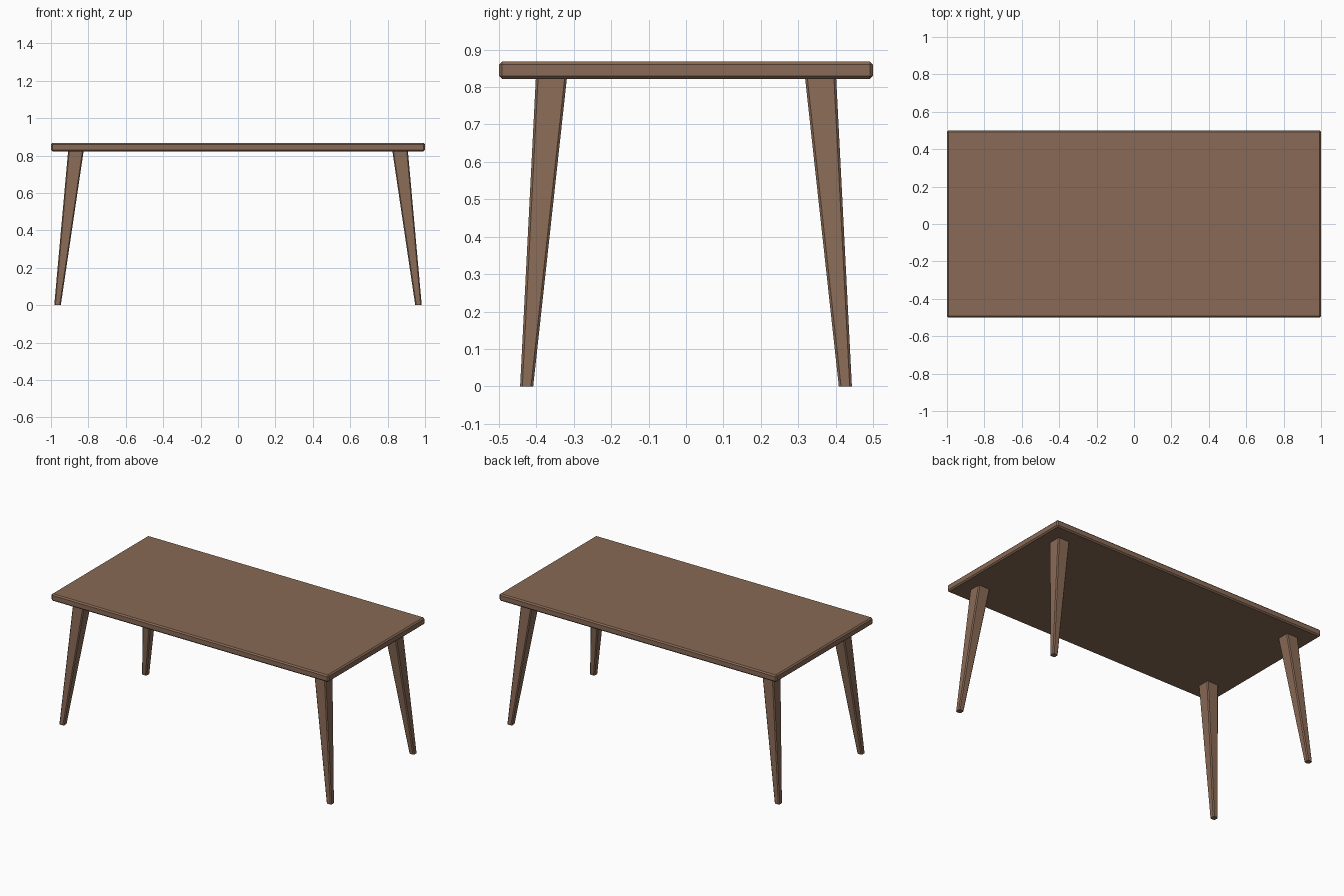
import bpy, bmesh

if "Cube" in bpy.data.objects:
    bpy.data.objects.remove(bpy.data.objects["Cube"])

wood = bpy.data.materials.new("brown wood")
wood.diffuse_color = (0.25, 0.144, 0.093, 1)
wood.use_nodes = True
wood.node_tree.nodes["Principled BSDF"].inputs["Base Color"].default_value = wood.diffuse_color


def make_object(name, bm):
    bmesh.ops.recalc_face_normals(bm, faces=bm.faces)
    mesh = bpy.data.meshes.new(name)
    bm.to_mesh(mesh)
    bm.free()
    mesh.materials.append(wood)
    obj = bpy.data.objects.new(name, mesh)
    bpy.context.collection.objects.link(obj)
    return obj


def tapered_block(bottom, top, bevel, uprights_only):
    """Block between two rectangles (cx, cy, width, depth, z), edges chamfered."""
    bm = bmesh.new()
    bmesh.ops.create_cube(bm, size=1)
    for v in bm.verts:
        cx, cy, w, d, z = top if v.co.z > 0 else bottom
        v.co = (cx + v.co.x * w, cy + v.co.y * d, z)
    edges = [e for e in bm.edges
             if not uprights_only or abs(e.verts[0].co.z - e.verts[1].co.z) > 0.01]
    bmesh.ops.bevel(bm, geom=edges, offset=bevel, segments=1,
                    affect='EDGES', clamp_overlap=True)
    return bm


# Tabletop with chamfered edges
make_object("tabletop", tapered_block((0, 0, 2, 1, 0.822), (0, 0, 2, 1, 0.868),
                                      0.008, False))

# Four splayed, tapered legs with chamfered corners
for sx, side in ((-1, "left"), (1, "right")):
    for sy, end in ((-1, "front"), (1, "back")):
        make_object(f"{end}_{side}_leg", tapered_block(
            (sx * 0.965, sy * 0.426, 0.035, 0.035, 0),
            (sx * 0.867, sy * 0.36, 0.083, 0.083, 0.823), 0.006, True))
